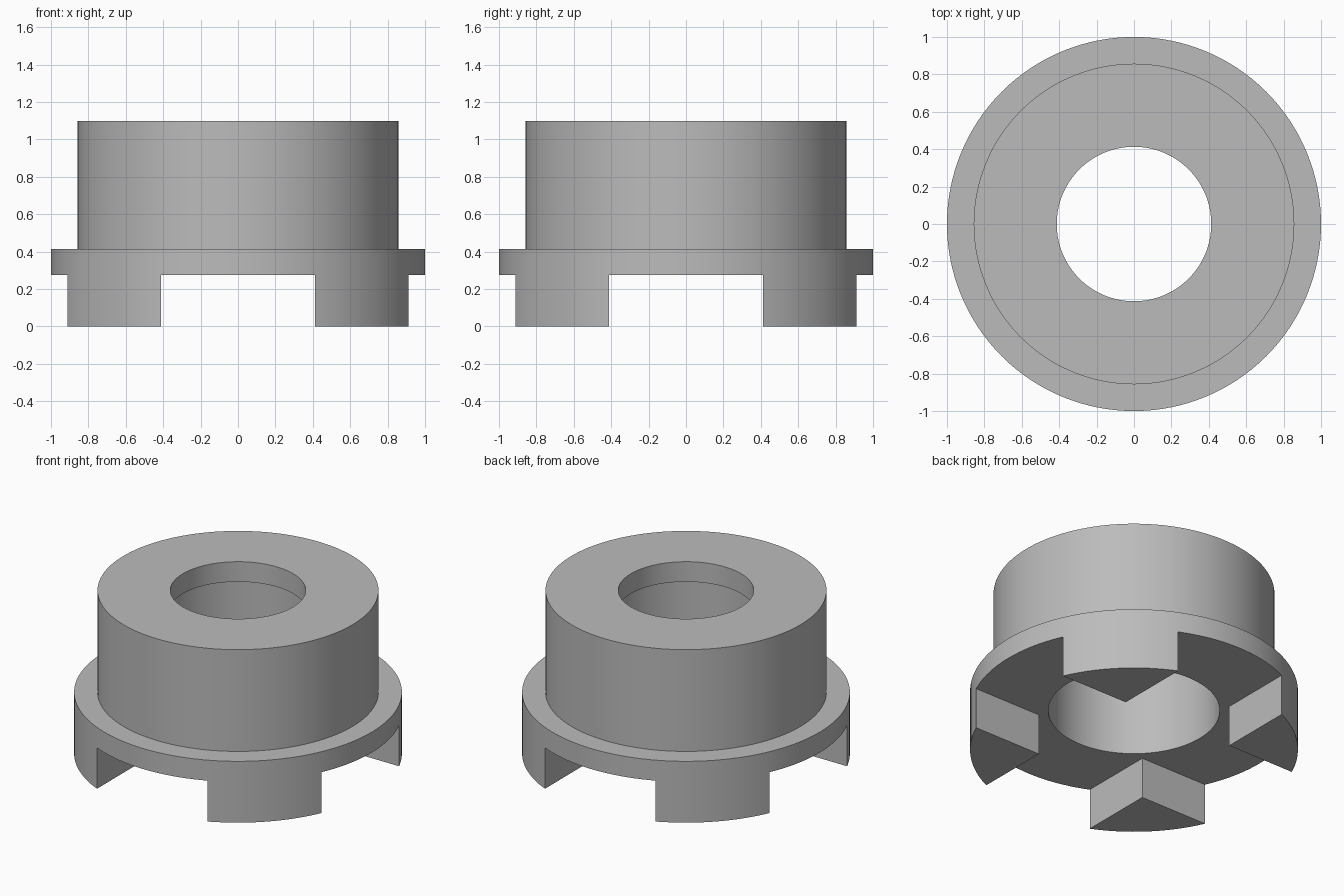
import bpy
import bmesh
import math
from mathutils import Matrix

SEGMENTS = 128
BORE, LIP, BODY, FLANGE = 0.523, 0.413, 0.857, 1.0
SLOT_TOP, FLANGE_TOP, LIP_BASE, TOP = 0.275, 0.413, 0.963, 1.098
SLOT_WIDTH = 0.824

cube = bpy.data.objects.get("Cube")
if cube:
    bpy.data.objects.remove(cube, do_unlink=True)

# Single plain grey finish
grey = bpy.data.materials.new("plain_grey")
grey.use_nodes = True
colour = (0.5, 0.5, 0.5, 1)
grey.diffuse_color = colour
grey.node_tree.nodes["Principled BSDF"].inputs["Base Color"].default_value = colour


def add_object(name, bm):
    bmesh.ops.recalc_face_normals(bm, faces=bm.faces)
    mesh = bpy.data.meshes.new(name)
    bm.to_mesh(mesh)
    bm.free()
    obj = bpy.data.objects.new(name, mesh)
    bpy.context.collection.objects.link(obj)
    return obj


def lathe(name, profile):
    """Revolve a closed (radius, height) profile around z."""
    bm = bmesh.new()
    verts = [bm.verts.new((r, 0, z)) for r, z in profile]
    edges = [bm.edges.new((v, verts[i - 1])) for i, v in enumerate(verts)]
    bmesh.ops.spin(bm, geom=verts + edges, cent=(0, 0, 0), axis=(0, 0, 1),
                   angle=math.tau, steps=SEGMENTS)
    bmesh.ops.remove_doubles(bm, verts=bm.verts, dist=0.0001)
    return add_object(name, bm)


# Stepped body with flange and counterbored hole
body = lathe("flanged_bushing", [
    (BORE, 0), (FLANGE, 0), (FLANGE, FLANGE_TOP), (BODY, FLANGE_TOP),
    (BODY, TOP), (LIP, TOP), (LIP, LIP_BASE), (BORE, LIP_BASE)])
body.data.materials.append(grey)

bpy.ops.object.select_all(action="DESELECT")
bpy.context.view_layer.objects.active = body
body.select_set(True)

# Two crossing slots leave four feet under the flange
for axis, size in (("x", (3, SLOT_WIDTH)), ("y", (SLOT_WIDTH, 3))):
    bm = bmesh.new()
    bmesh.ops.create_cube(bm, size=1, matrix=Matrix.Translation((0, 0, SLOT_TOP - 0.5))
                          @ Matrix.Diagonal((*size, 1, 1)))
    cutter = add_object("slot_cutter_" + axis, bm)
    cutter.hide_render = True
    cut = body.modifiers.new("slot_" + axis, "BOOLEAN")
    cut.operation = "DIFFERENCE"
    cut.solver = "EXACT"
    cut.object = cutter
    bpy.ops.object.modifier_apply(modifier=cut.name)
    bpy.data.objects.remove(cutter, do_unlink=True)

bpy.ops.object.shade_smooth_by_angle(angle=math.radians(30))
